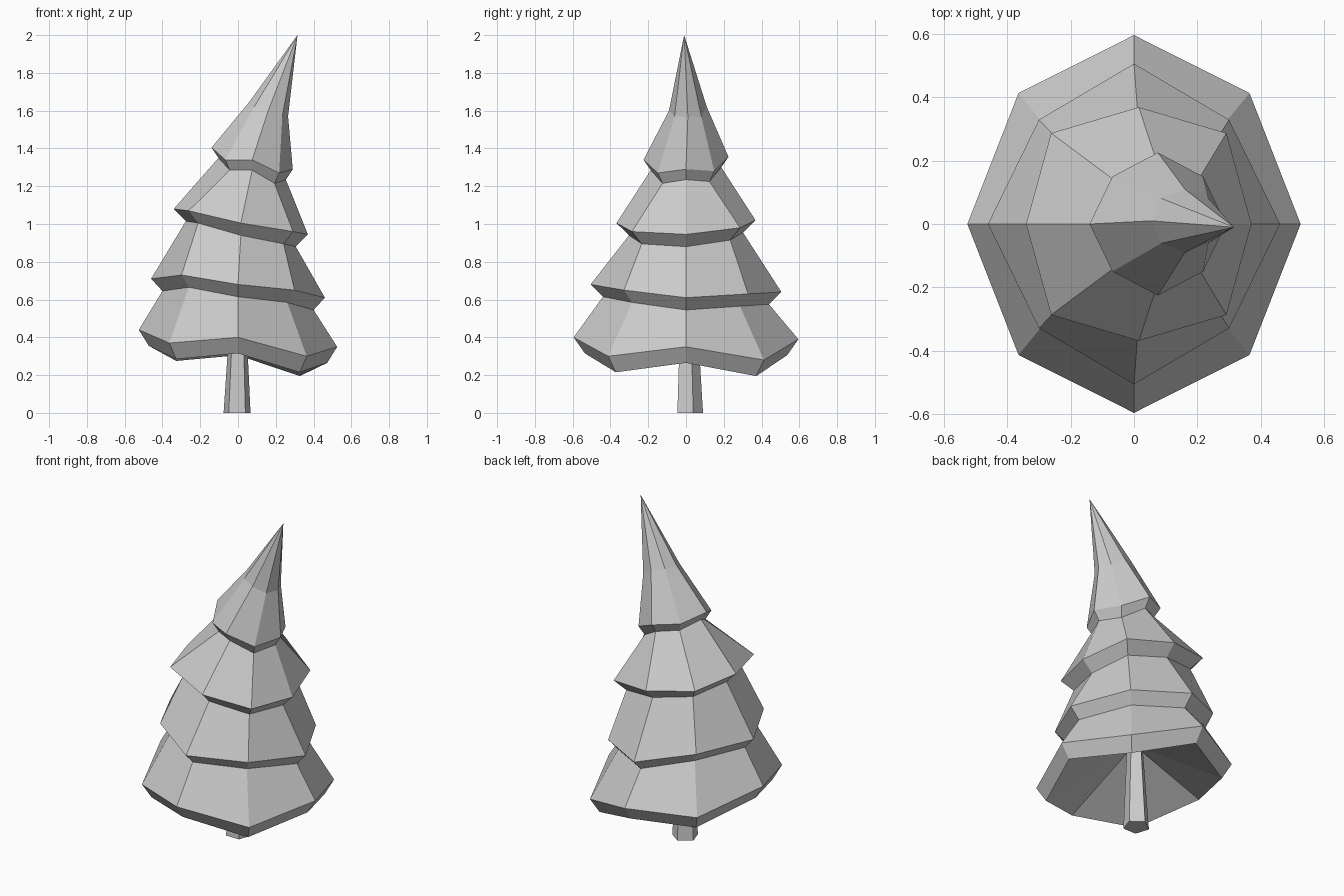
import bpy
import bmesh
import math

default_cube = bpy.data.objects.get("Cube")
if default_cube:
    bpy.data.objects.remove(default_cube, do_unlink=True)

grey = bpy.data.materials.new("plain_grey")
grey.use_nodes = True
colour = (0.6, 0.6, 0.6, 1)
grey.diffuse_color = colour
grey.node_tree.nodes["Principled BSDF"].inputs["Base Color"].default_value = colour


def ring(bm, centre, radii, heights, diagonal=1.0, drop=0.0, start=0.0):
    """Ring of vertices on an ellipse, one height per corner, odd corners scaled."""
    verts = []
    for i, z in enumerate(heights):
        a = start + math.tau * i / len(heights)
        k = diagonal if i % 2 else 1.0
        verts.append(bm.verts.new((centre[0] + k * radii[0] * math.cos(a),
                                   centre[1] + k * radii[1] * math.sin(a), z - drop)))
    return verts


def bridge(bm, lower, upper):
    for i in range(len(lower)):
        j = (i + 1) % len(lower)
        bm.faces.new((lower[i], lower[j], upper[j], upper[i]))


def fan(bm, loop, point):
    tip = bm.verts.new(point)
    for i in range(len(loop)):
        bm.faces.new((loop[i], loop[(i + 1) % len(loop)], tip))


def finish(bm, name):
    bmesh.ops.recalc_face_normals(bm, faces=bm.faces)
    mesh = bpy.data.meshes.new(name)
    bm.to_mesh(mesh)
    bm.free()
    mesh.materials.append(grey)
    bpy.context.collection.objects.link(bpy.data.objects.new(name, mesh))


# Foliage tiers: centre, radii, diagonal factor, lip scale, lip drop,
# then corner heights counter-clockwise from the model's left
tiers = [
    ((0, 0), (0.525, 0.595), 0.98, 0.9, 0.085,
     (0.35, 0.28, 0.39, 0.36, 0.44, 0.37, 0.40, 0.30)),
    ((0, 0), (0.46, 0.505), 0.92, 0.87, 0.065,
     (0.61, 0.63, 0.64, 0.70, 0.71, 0.73, 0.68, 0.65)),
    ((0.015, 0), (0.355, 0.368), 1.1, 0.82, 0.065,
     (0.945, 0.98, 1.02, 1.06, 1.08, 1.07, 1.005, 0.96)),
    ((0.075, 0), (0.215, 0.225), 0.94, 0.83, 0.055,
     (1.29, 1.28, 1.355, 1.37, 1.405, 1.34, 1.34, 1.27)),
]

# Foliage: one continuous skin, each tier a sloped lip under a wide rim
bm = bmesh.new()
previous = None
for centre, radii, diagonal, scale, drop, heights in tiers:
    lip_radii = [r * scale for r in radii]
    lip = ring(bm, centre, lip_radii, heights, diagonal, drop)
    rim = ring(bm, centre, radii, heights, diagonal)
    if previous:
        bridge(bm, previous, lip)
    else:
        fan(bm, lip, (0, 0, 0.53))  # hollow underside
    bridge(bm, lip, rim)
    previous = rim

# Bent crown leaning to the tip
bend = ring(bm, (0.16, 0.01), (0.105, 0.1),
            (1.57, 1.57, 1.62, 1.64, 1.64, 1.62, 1.6, 1.57))
bridge(bm, previous, bend)
fan(bm, bend, (0.315, -0.01, 2))
finish(bm, "foliage")

# Trunk: tapered five-sided post
bm = bmesh.new()
base = ring(bm, (-0.005, 0.015), (0.075, 0.075), [0] * 5, start=math.pi / 2)
top = ring(bm, (0, 0.01), (0.045, 0.05), [0.5] * 5, start=math.pi / 2)
bridge(bm, base, top)
bm.faces.new(base)
bm.faces.new(top)
finish(bm, "trunk")
